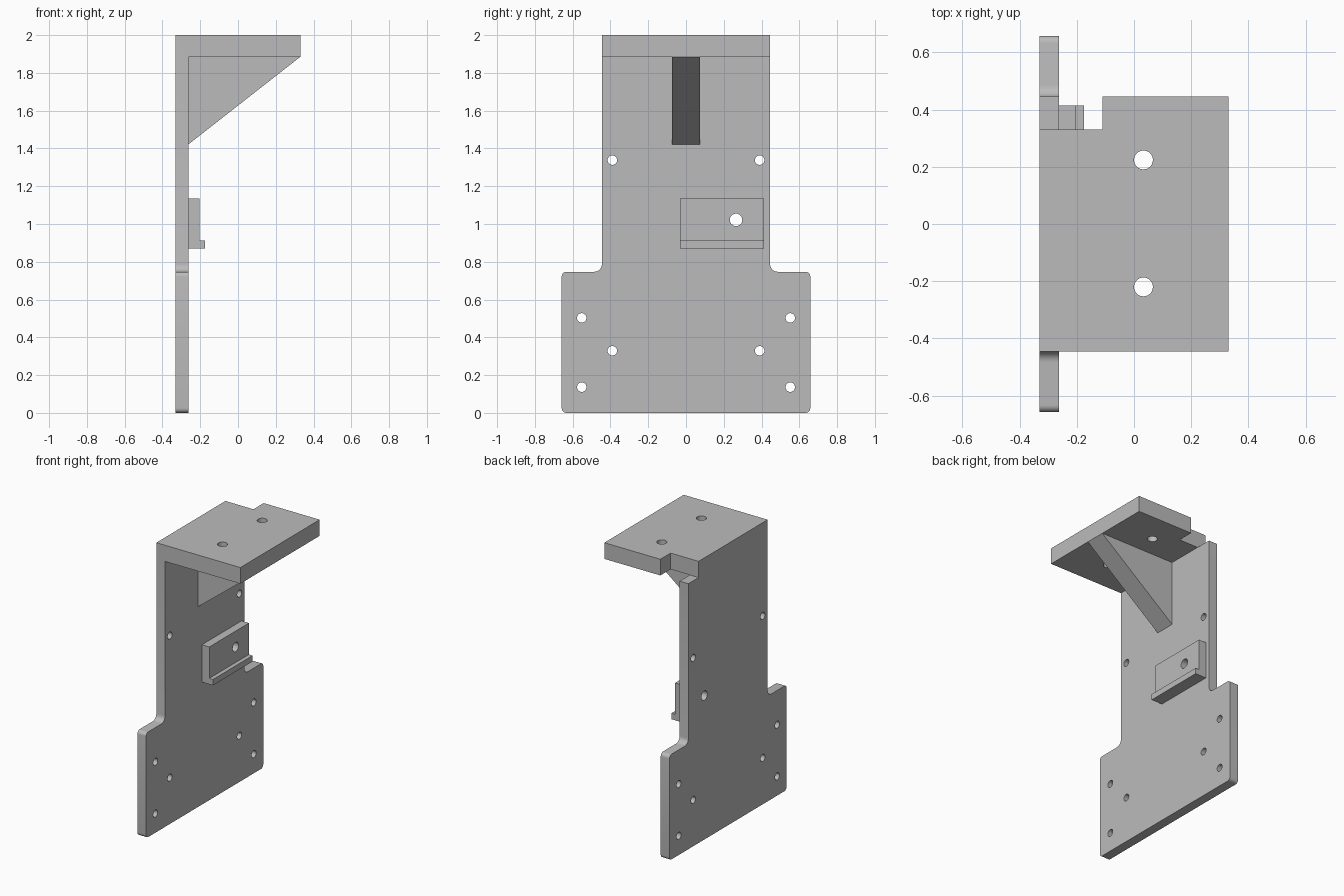
import bpy, bmesh, math
from mathutils import Vector

if "Cube" in bpy.data.objects:
    bpy.data.objects.remove(bpy.data.objects["Cube"], do_unlink=True)

grey = bpy.data.materials.new("plain grey")
grey.use_nodes = True
GREY = (0.5, 0.5, 0.5, 1)
grey.diffuse_color = GREY
grey.node_tree.nodes["Principled BSDF"].inputs["Base Color"].default_value = GREY


def prism(name, points, axis, start, end):
    """Extrude a flat profile along an axis; x profiles are (y, z), y are (x, z), z are (x, y)."""
    place = {"x": lambda a, b, d: (d, a, b),
             "y": lambda a, b, d: (a, d, b),
             "z": lambda a, b, d: (a, b, d)}[axis]
    bm = bmesh.new()
    face = bm.faces.new([bm.verts.new(place(a, b, start)) for a, b in points])
    new = bmesh.ops.extrude_face_region(bm, geom=[face])["geom"]
    verts = [g for g in new if isinstance(g, bmesh.types.BMVert)]
    bmesh.ops.translate(bm, verts=verts, vec=place(0, 0, end - start))
    bmesh.ops.recalc_face_normals(bm, faces=bm.faces)
    mesh = bpy.data.meshes.new(name)
    bm.to_mesh(mesh)
    bm.free()
    mesh.materials.append(grey)
    obj = bpy.data.objects.new(name, mesh)
    bpy.context.collection.objects.link(obj)
    return obj


def rounded(corners, steps=6):
    """Round each (a, b, radius) corner of an outline that has right angles."""
    out = []
    for i, (a, b, r) in enumerate(corners):
        p = Vector((a, b))
        if r == 0:
            out.append((a, b))
            continue
        u = (Vector(corners[i - 1][:2]) - p).normalized() * r
        v = (Vector(corners[(i + 1) % len(corners)][:2]) - p).normalized() * r
        for s in range(steps + 1):
            t = s / steps * math.pi / 2
            out.append(tuple(p + u * (1 - math.sin(t)) + v * (1 - math.cos(t))))
    return out


def circle(a, b, r, n=32):
    return [(a + r * math.cos(i * math.tau / n), b + r * math.sin(i * math.tau / n))
            for i in range(n)]


def cut(obj, cutter, operation="DIFFERENCE"):
    mod = obj.modifiers.new("cut", "BOOLEAN")
    mod.operation, mod.solver, mod.object = operation, "EXACT", cutter
    bpy.context.view_layer.objects.active = obj
    bpy.ops.object.modifier_apply(modifier=mod.name)
    bpy.data.objects.remove(cutter, do_unlink=True)


BACK, FACE, FRONT = -0.33, -0.262, 0.33
SHELF = 1.885

# Upright plate and shelf: an L section trimmed to the plate outline
bracket = prism("bracket_plate_and_shelf",
                [(BACK, -0.1), (FACE, -0.1), (FACE, SHELF), (FRONT, SHELF), (FRONT, 2), (BACK, 2)],
                "y", -0.8, 0.8)
half = [(0.658, 0, 0.025), (0.658, 0.747, 0.025), (0.445, 0.747, 0.04), (0.445, 2.2, 0)]
outline = rounded(half + [(-y, z, r) for y, z, r in reversed(half)])
cut(bracket, prism("outline_cutter", outline, "x", -1, 1), "INTERSECT")

# Corner notch in the shelf
cut(bracket, prism("notch_cutter", [(-1, 0.33), (-0.11, 0.33), (-0.11, 1), (-1, 1)],
                   "z", SHELF, 2.2))

# Mounting holes
for y, z in [(0.39, 1.338), (0.39, 0.329), (0.552, 0.503), (0.552, 0.136)]:
    for side in (-1, 1):
        cut(bracket, prism("hole_cutter", circle(side * y, z, 0.025), "x", -0.5, -0.2))
for y in (-0.22, 0.224):
    cut(bracket, prism("hole_cutter", circle(0.033, y, 0.033), "z", 1.7, 2.2))

# Stepped block with its hole running on through the plate
block = prism("stepped_block",
              [(FACE, 0.87), (-0.175, 0.87), (-0.175, 0.912), (-0.204, 0.912),
               (-0.204, 1.135), (FACE, 1.135)], "y", -0.031, 0.414)
for part in (bracket, block):
    cut(part, prism("hole_cutter", circle(0.265, 1.022, 0.033), "x", -0.5, 0))

# Triangular brace under the shelf
brace = prism("triangular_brace", [(FACE, 1.422), (FRONT, SHELF), (FACE, SHELF)],
              "y", -0.073, 0.073)

# Smooth holes and fillets, sharp edges elsewhere
bpy.ops.object.select_all(action="DESELECT")
for part in (bracket, block, brace):
    part.select_set(True)
bpy.context.view_layer.objects.active = bracket
bpy.ops.object.shade_smooth_by_angle(angle=math.radians(30))
